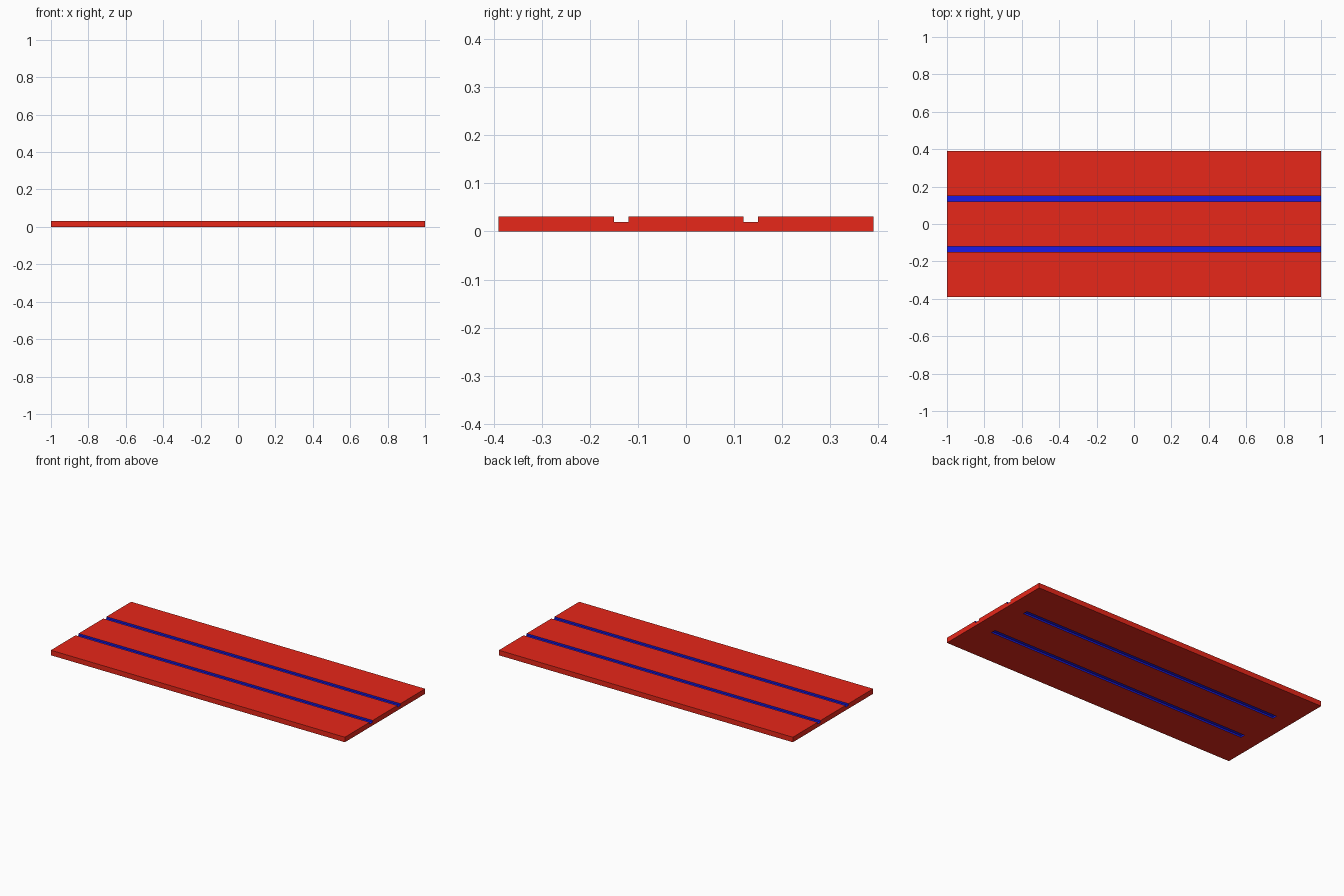
import bpy

if "Cube" in bpy.data.objects:
    bpy.data.objects.remove(bpy.data.objects["Cube"])

L, W, H = 2.0, 0.78, 0.031
GROOVE_Y, GROOVE_W = 0.135, 0.03


def material(name, color):
    m = bpy.data.materials.new(name)
    m.diffuse_color = color
    m.use_nodes = True
    m.node_tree.nodes["Principled BSDF"].inputs["Base Color"].default_value = m.diffuse_color
    return m


def box(name, center, size, mat):
    bpy.ops.mesh.primitive_cube_add(size=1, location=center)
    ob = bpy.context.object
    ob.name = name
    ob.scale = size
    bpy.ops.object.transform_apply(location=True, rotation=False, scale=True)
    ob.data.materials.append(mat)
    return ob


red = material("red", (0.8, 0.02, 0.01, 1))
blue = material("blue", (0.01, 0.01, 0.8, 1))

# Flat board
board = box("board", (0, 0, H / 2), (L, W, H), red)


def cut(name, center, size):
    cutter = box(name, center, size, blue)
    cutter.hide_render = True
    cutter.hide_set(True)
    mod = board.modifiers.new(name, 'BOOLEAN')
    mod.operation = 'DIFFERENCE'
    mod.solver = 'EXACT'
    mod.material_mode = 'TRANSFER'
    mod.object = cutter


for side, y in (("front", -GROOVE_Y), ("back", GROOVE_Y)):
    # Open groove along the top, running out through both ends
    cut(side + "_top_groove_cutter", (0, y, 0.04), (L + 0.2, GROOVE_W, 0.04))
    # Shorter closed slot on the underside
    cut(side + "_bottom_slot_cutter", (0, y, 0.0), (1.77, GROOVE_W, 0.02))
